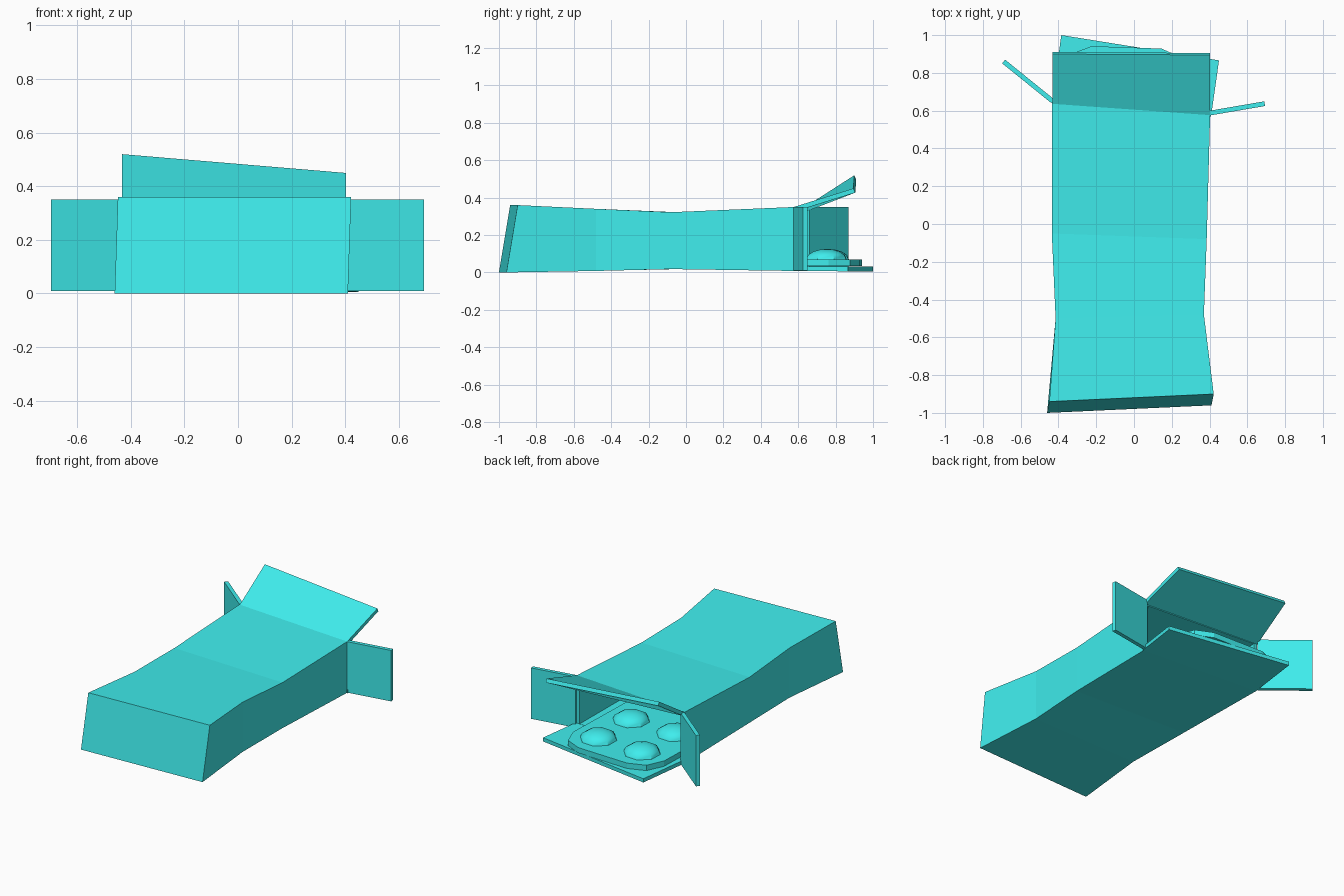
import bpy, bmesh
from math import sin, cos, pi, radians
from mathutils import Matrix

if "Cube" in bpy.data.objects:
    bpy.data.objects.remove(bpy.data.objects["Cube"])

mat = bpy.data.materials.new("teal_card")
mat.diffuse_color = (0.05, 0.85, 0.85, 1)
mat.use_nodes = True
mat.node_tree.nodes["Principled BSDF"].inputs["Base Color"].default_value = mat.diffuse_color
T = 0.025  # card thickness


def finish(name, bm, thickness=0, offset=-1, smooth=False):
    bmesh.ops.recalc_face_normals(bm, faces=bm.faces)
    me = bpy.data.meshes.new(name)
    bm.to_mesh(me)
    bm.free()
    ob = bpy.data.objects.new(name, me)
    bpy.context.collection.objects.link(ob)
    me.materials.append(mat)
    if thickness:
        mod = ob.modifiers.new("card", 'SOLIDIFY')
        mod.thickness, mod.offset = thickness, offset
        mod.use_even_offset = True
    if smooth:
        bpy.context.view_layer.objects.active = ob
        ob.select_set(True)
        bpy.ops.object.shade_smooth_by_angle(angle=radians(40))
        ob.select_set(False)
    return ob


def sheet(name, corners):
    """Single card flap, thickened about its middle."""
    bm = bmesh.new()
    bm.faces.new([bm.verts.new(c) for c in corners])
    return finish(name, bm, T, 0)


# Carton sleeve: dented rectangular sections, closed at the front, open at the back
# (left x, right x, left y, right y, bottom z, top z)
sections = [(-0.46, 0.41, -1.00, -0.96, 0.0, 0.36),
            (-0.415, 0.37, -0.50, -0.48, 0.008, 0.34),
            (-0.435, 0.385, -0.05, -0.08, 0.018, 0.322),
            (-0.435, 0.403, 0.64, 0.58, 0.008, 0.35)]
bm = bmesh.new()
rings = []
for i, (xl, xr, yl, yr, zb, zt) in enumerate(sections):
    lean = 0.06 if i == 0 else 0
    dx = 0.012 if i == 0 else 0
    rings.append([bm.verts.new(p) for p in
                  ((xl, yl, zb), (xr, yr, zb), (xr + dx, yr + lean, zt), (xl + dx, yl + lean, zt))])
bm.faces.new(rings[0])
for a, b in zip(rings, rings[1:]):
    for k in range(4):
        n = (k + 1) % 4
        bm.faces.new((a[k], a[n], b[n], b[k]))
finish("carton_sleeve", bm, T)

# Four open end flaps
sheet("top_flap", [(-0.432, 0.64, 0.338), (0.403, 0.58, 0.338),
                   (0.403, 0.90, 0.438), (-0.432, 0.905, 0.508)])
sheet("left_flap", [(-0.43, 0.65, 0.01), (-0.69, 0.86, 0.01),
                    (-0.69, 0.86, 0.35), (-0.43, 0.65, 0.35)])
sheet("right_flap", [(0.40, 0.587, 0.01), (0.692, 0.637, 0.01),
                     (0.692, 0.637, 0.35), (0.40, 0.587, 0.35)])
sheet("bottom_flap", [(-0.435, 0.63, 0.0205), (0.408, 0.57, 0.0205),
                      (0.45, 0.866, 0.0185), (-0.385, 1.0, 0.0185)])

# Blister tray with faceted round corners, lying inside the carton
half_w, y0, y1, r = 0.345, -0.08, 0.935, 0.16
cx, z0, z1 = -0.04, 0.034, 0.07
outline = []
for sx, sy, start in ((1, 1, 0), (-1, 1, 1), (-1, -1, 2), (1, -1, 3)):
    for k in range(3):
        a = (start + k / 2) * pi / 2
        outline.append((sx * (half_w - r) + r * cos(a),
                        (y1 - r if sy > 0 else y0 + r) + r * sin(a), z0))
tilt = Matrix.Translation((cx, 0.9, 0)) @ Matrix.Rotation(radians(-2), 4, 'Z') @ Matrix.Translation((0, -0.9, 0))
bm = bmesh.new()
base = bm.faces.new([bm.verts.new(p) for p in outline])
ext = bmesh.ops.extrude_face_region(bm, geom=[base], use_keep_orig=True)
for v in ext["geom"]:
    if isinstance(v, bmesh.types.BMVert):
        v.co.z = z1
bm.transform(tilt)
finish("blister_tray", bm)

# Low domed tablet pockets in two columns
bm = bmesh.new()
for x in (-0.165, 0.165):
    for y in (0.757, 0.427, 0.097):
        prev = None
        for ang in (0, 25, 50, 72):
            rad, h = 0.115 * cos(radians(ang)), 0.055 * sin(radians(ang))
            ring = [bm.verts.new((x + rad * cos((k + .5) * pi / 4),
                                  y + rad * sin((k + .5) * pi / 4), z1 + h)) for k in range(8)]
            if prev:
                for k in range(8):
                    n = (k + 1) % 8
                    bm.faces.new((prev[k], prev[n], ring[n], ring[k]))
            else:
                bm.faces.new(ring[::-1])
            prev = ring
        top = bm.verts.new((x, y, z1 + 0.055))
        for k in range(8):
            bm.faces.new((prev[k], prev[(k + 1) % 8], top))
bm.transform(tilt)
finish("tablet_pockets", bm, smooth=True)
